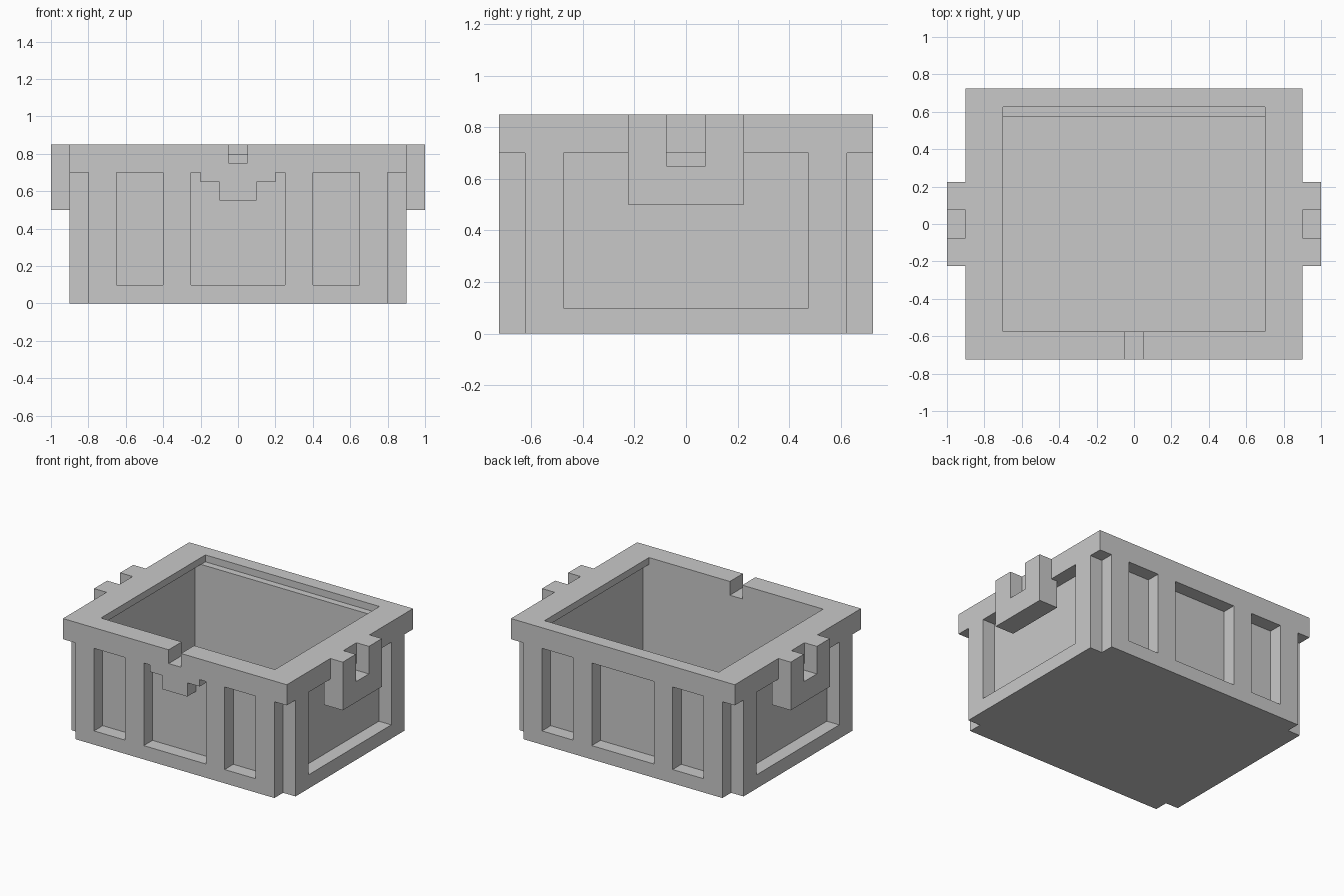
import bpy
import bmesh
from mathutils import Vector

old = bpy.data.objects.get("Cube")
if old:
    bpy.data.objects.remove(old, do_unlink=True)

grey = bpy.data.materials.new("plain grey")
grey.use_nodes = True
colour = (0.584, 0.584, 0.584, 1)
grey.diffuse_color = colour
grey.node_tree.nodes["Principled BSDF"].inputs["Base Color"].default_value = colour

W, D, H = 0.9, 0.725, 0.85   # half width, half depth, height
RIM, BASE = 0.7, 0.1         # underside of rim, top of base rail
CUT, WALL = 0.1, 0.05        # depth of recesses, thickness behind them
LIP = 0.8                    # underside of inner lip


def prism(name, outline, axis, lo, hi):
    """Extrude a 2D outline along x or y; the second coordinate is z."""
    bm = bmesh.new()
    place = (lambda a, z: (lo, a, z)) if axis == "x" else (lambda a, z: (a, lo, z))
    face = bm.faces.new([bm.verts.new(place(a, z)) for a, z in outline])
    res = bmesh.ops.extrude_face_region(bm, geom=[face])
    shift = Vector((hi - lo, 0, 0)) if axis == "x" else Vector((0, hi - lo, 0))
    bmesh.ops.translate(bm, vec=shift,
                        verts=[v for v in res["geom"] if isinstance(v, bmesh.types.BMVert)])
    bmesh.ops.recalc_face_normals(bm, faces=bm.faces)
    mesh = bpy.data.meshes.new(name)
    bm.to_mesh(mesh)
    bm.free()
    mesh.materials.append(grey)
    obj = bpy.data.objects.new(name, mesh)
    bpy.context.collection.objects.link(obj)
    return obj


def box(name, x0, x1, y0, y1, z0, z1):
    return prism(name, [(x0, z0), (x1, z0), (x1, z1), (x0, z1)], "y", y0, y1)


def combine(target, tool, operation):
    """Apply a boolean and discard the tool."""
    tool.hide_render = True
    mod = target.modifiers.new("shape", "BOOLEAN")
    mod.operation, mod.solver, mod.object = operation, "EXACT", tool
    bpy.context.view_layer.objects.active = target
    bpy.ops.object.modifier_apply(modifier=mod.name)
    bpy.data.objects.remove(tool, do_unlink=True)


def cut(tool):
    combine(chest, tool, "DIFFERENCE")


chest = box("chest_base", -W, W, -D, D, 0, H)

# Hollow interior: thin walls and floor, narrower opening with a ledge at the back
inner_x, inner_y = W - CUT - WALL, D - CUT - WALL
cut(box("cavity", -inner_x, inner_x, -inner_y, inner_y, WALL, LIP))
cut(box("opening", -0.7, 0.7, -inner_y, 0.625, LIP, H + 0.1))

# Latch slot through the front rim
cut(box("latch_slot", -0.05, 0.05, -D - 0.1, -0.5, 0.75, H + 0.1))

# Notched corners under the rim
for sx in (-1, 1):
    for sy in (-1, 1):
        xs = sorted((sx * (W - CUT), sx * (W + CUT)))
        ys = sorted((sy * (D - CUT), sy * (D + CUT)))
        cut(box("corner_notch", *xs, *ys, -0.1, RIM))

# Recessed panels on front and back
for sy in (-1, 1):
    ys = sorted((sy * (D - CUT), sy * (D + CUT)))
    for x0, x1 in ((-0.65, -0.4), (0.4, 0.65)):
        cut(box("narrow_panel", x0, x1, *ys, BASE, RIM))
cut(box("back_panel", -0.25, 0.25, D - CUT, D + CUT, BASE, RIM))

# Front centre panel, leaving a stepped latch plate at its top
half = [(0.25, BASE), (0.25, RIM), (0.2, RIM), (0.2, 0.65), (0.1, 0.65), (0.1, 0.55)]
outline = half + [(-x, z) for x, z in reversed(half)]
cut(prism("front_panel", outline, "y", -D - CUT, -D + CUT))

# Side panels and forked handles hanging from the rim
fork = [(0.225, 0.5), (0.225, H), (0.075, H), (0.075, 0.65)]
fork += [(-y, z) for y, z in reversed(fork)]
for s in (-1, 1):
    xs = sorted((s * (W - CUT), s * (W + CUT)))
    cut(box("side_panel", *xs, -0.475, 0.475, BASE, RIM))
    xs = sorted((s * 0.85, s * 1.0))
    combine(chest, prism("handle", fork, "x", *xs), "UNION")
